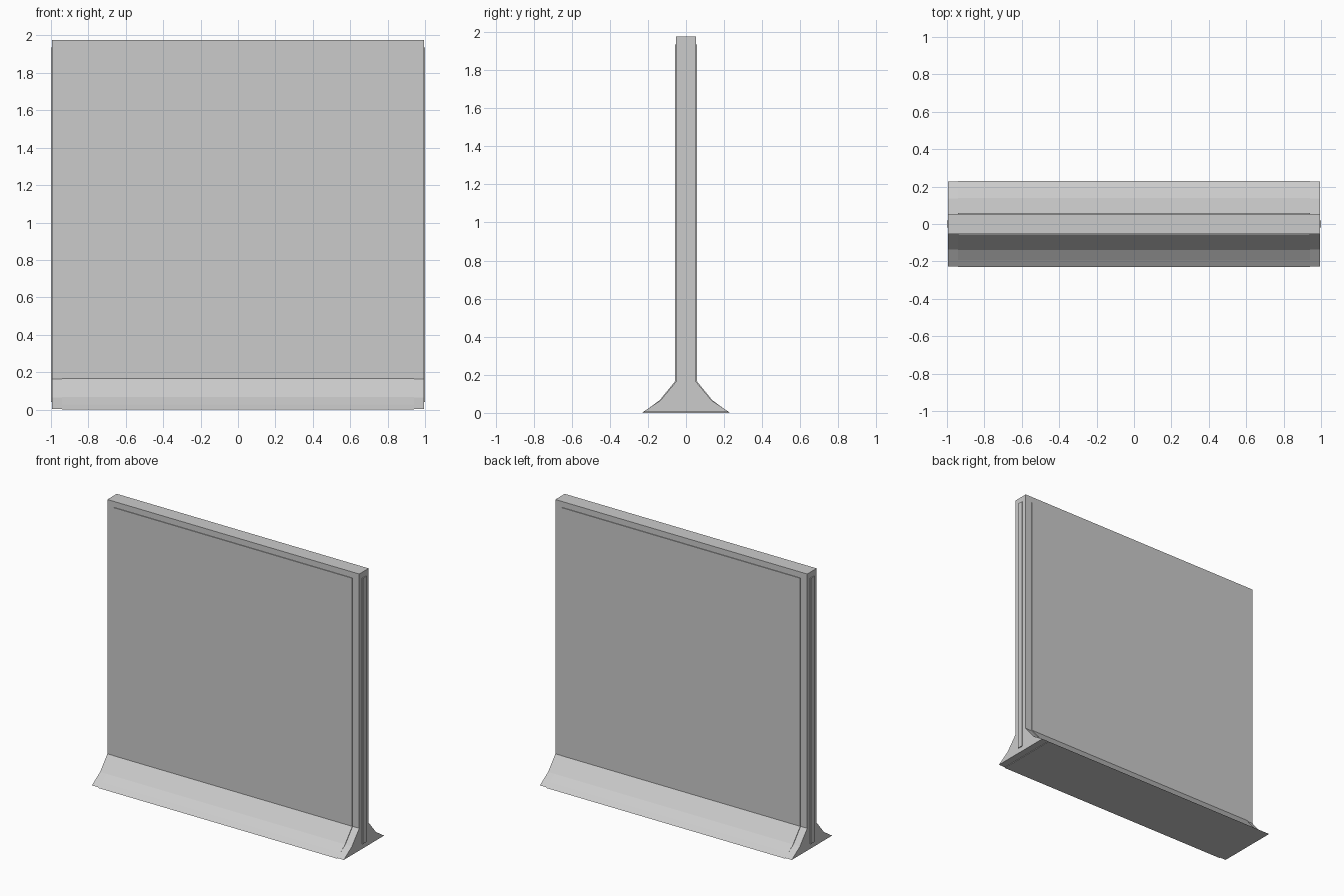
import bpy, bmesh

if "Cube" in bpy.data.objects:
    bpy.data.objects.remove(bpy.data.objects["Cube"])


def extrude_profile(name, half_points, half_length):
    """Mirror a (y, z) half profile across y = 0 and extrude it along x."""
    points = half_points + [(-y, z) for y, z in reversed(half_points)]
    bm = bmesh.new()
    face = bm.faces.new([bm.verts.new((-half_length, y, z)) for y, z in points])
    result = bmesh.ops.extrude_face_region(bm, geom=[face])
    moved = [v for v in result["geom"] if isinstance(v, bmesh.types.BMVert)]
    bmesh.ops.translate(bm, verts=moved, vec=(2 * half_length, 0, 0))
    bmesh.ops.recalc_face_normals(bm, faces=bm.faces)
    mesh = bpy.data.meshes.new(name)
    bm.to_mesh(mesh)
    bm.free()
    obj = bpy.data.objects.new(name, mesh)
    bpy.context.collection.objects.link(obj)
    return obj


# Wall with flared foot, forming the visible border
extrude_profile("wall_frame",
                [(0.227, 0.004), (0.135, 0.065), (0.053, 0.163), (0.053, 1.977)], 0.994)

# Slightly raised central panel and foot facing on both sides
extrude_profile("raised_panel",
                [(0.229, 0.0), (0.138, 0.067), (0.058, 0.165), (0.058, 1.935)], 0.942)

# Narrow raised strip showing on both ends
extrude_profile("end_strips", [(0.02, 0.04), (0.02, 1.935)], 1.0)
